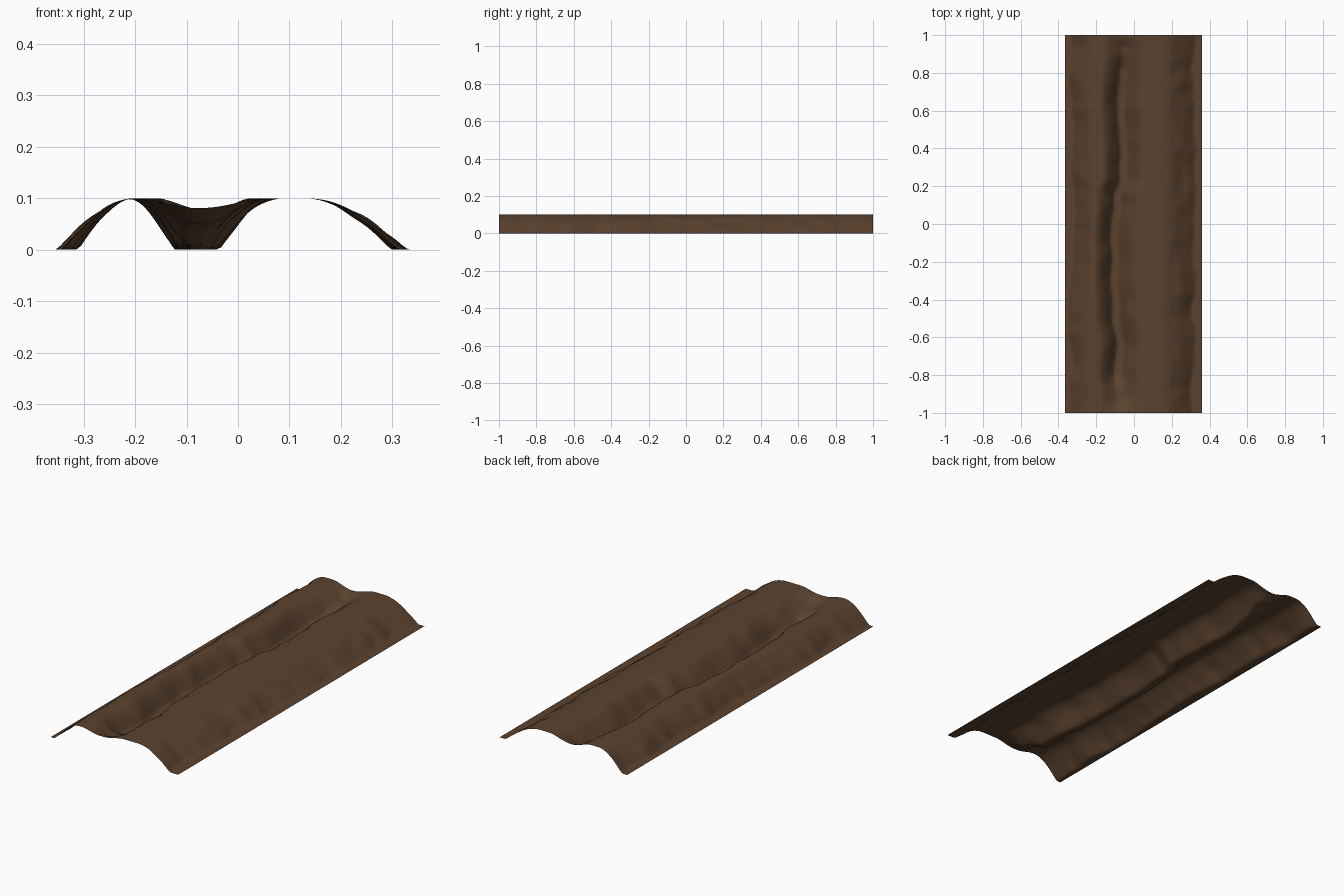
import bpy, bmesh, math
from mathutils import noise, Vector

if "Cube" in bpy.data.objects:
    bpy.data.objects.remove(bpy.data.objects["Cube"])

NX, NY = 73, 161
X0, X1 = -0.365, 0.36
TOP = 0.1

# (y, valley centre x, valley depth) along the strip
VALLEY = [(-1.0, -0.075, 0.019), (-0.9, -0.075, 0.05), (-0.78, -0.085, 0.09),
          (-0.65, -0.075, 0.1), (-0.5, -0.095, 0.1), (-0.3, -0.1, 0.1),
          (-0.1, -0.105, 0.1), (0.15, -0.09, 0.1), (0.25, -0.06, 0.095),
          (0.4, -0.055, 0.1), (0.65, -0.07, 0.1), (0.8, -0.055, 0.085),
          (0.92, -0.045, 0.05), (1.0, -0.045, 0.025)]


def valley_at(y):
    for (a, c0, d0), (b, c1, d1) in zip(VALLEY, VALLEY[1:]):
        if y <= b:
            t = max(0, (y - a) / (b - a))
            t = t * t * (3 - 2 * t)
            return c0 + (c1 - c0) * t, d0 + (d1 - d0) * t
    return VALLEY[-1][1:]


def wobble(y, freq, seed):
    return noise.noise(Vector((y * freq, seed, 0.37)))


def bump(t):
    # 1 at t=0, 0 at t=1, rounded shoulder at the top
    return math.cos(math.pi / 2 * (1 - min(max(1 - t, 0), 1)))


def height(x, y):
    c, depth = valley_at(y)
    c += 0.008 * wobble(y, 9, 3.1)
    rough = noise.noise(Vector((x * 14, y * 9, 5.0)))
    # outer banks
    left = -0.335 + 0.035 * wobble(y, 4, 1.3) + 0.012 * wobble(y, 13, 7.7)
    right = 0.315 + 0.03 * wobble(y, 5, 2.6) + 0.012 * wobble(y, 14, 9.2)
    z = TOP
    if x < -0.2:
        z = TOP * math.sin(math.pi / 2 * max(0, (x - left) / (-0.2 - left)))
    elif x > 0.13:
        z = TOP * math.cos(math.pi / 2 * min(1, (x - 0.13) / (right - 0.13)))
    # central valley: steep left wall, gentler right wall
    d = x - c
    w = 0.095 if d < 0 else 0.115
    t = max(0, (abs(d) - 0.018) / w)
    if t < 1:
        wall = 1 - math.sin(math.pi / 2 * t)
        soft = 0.5 + 0.5 * math.cos(math.pi * t)
        k = depth / TOP
        z = min(z, TOP - depth * (wall * k + soft * (1 - k)))
    # roughness only on the slopes
    slope = 4 * (z / TOP) * (1 - z / TOP)
    return min(max(z + 0.009 * rough * slope, 0), TOP)


# Rolling ground strip, an open sheet
bm = bmesh.new()
rows = []
for j in range(NY):
    y = -1 + 2 * j / (NY - 1)
    rows.append([bm.verts.new((x, y, height(x, y)))
                 for x in (X0 + (X1 - X0) * i / (NX - 1) for i in range(NX))])
for a, b in zip(rows, rows[1:]):
    for i in range(NX - 1):
        f = bm.faces.new((a[i], a[i + 1], b[i + 1], b[i]))
        f.smooth = True
mesh = bpy.data.meshes.new("ground_strip")
bm.to_mesh(mesh)
bm.free()

mat = bpy.data.materials.new("dark soil brown")
mat.diffuse_color = (0.105, 0.055, 0.028, 1)
mat.use_nodes = True
mat.node_tree.nodes["Principled BSDF"].inputs["Base Color"].default_value = mat.diffuse_color
mesh.materials.append(mat)
obj = bpy.data.objects.new("ground_strip", mesh)
bpy.context.collection.objects.link(obj)
